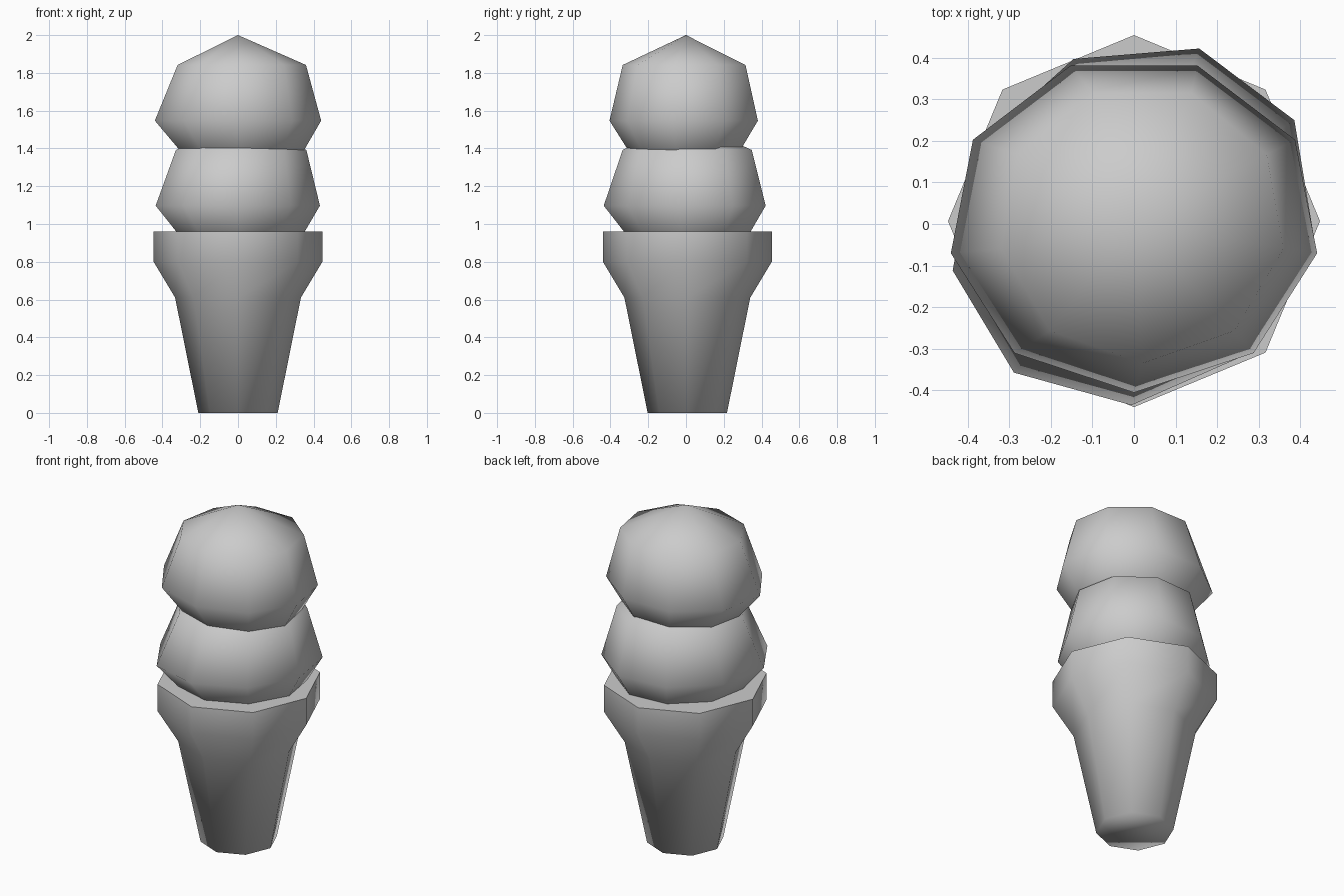
import bpy
import bmesh
from math import cos, sin, radians, tau

cube = bpy.data.objects.get("Cube")
if cube:
    bpy.data.objects.remove(cube, do_unlink=True)

gray = bpy.data.materials.new("plain_gray")
gray.use_nodes = True
gray.diffuse_color = (0.6, 0.6, 0.6, 1)
gray.node_tree.nodes["Principled BSDF"].inputs["Base Color"].default_value = (0.6, 0.6, 0.6, 1)


def loft(name, rings, sides, start, poles=None):
    """Skin stacked oval rings (z, x radius, y radius, x shift); close with poles or flat caps."""
    bm = bmesh.new()
    loops = []
    for z, rx, ry, shift in rings:
        angles = [radians(start) + tau * i / sides for i in range(sides)]
        loops.append([bm.verts.new((shift + rx * cos(a), ry * sin(a), z)) for a in angles])
    for low, high in zip(loops, loops[1:]):
        for i in range(sides):
            j = (i + 1) % sides
            bm.faces.new((low[i], low[j], high[j], high[i]))
    if poles:
        for loop, z in zip((loops[0], loops[-1]), poles):
            tip = bm.verts.new((0, 0, z))
            for i in range(sides):
                bm.faces.new((loop[i], loop[(i + 1) % sides], tip))
    else:
        bm.faces.new(loops[0])
        bm.faces.new(loops[-1])
    bmesh.ops.recalc_face_normals(bm, faces=bm.faces)
    for face in bm.faces:
        face.smooth = True
    if not poles:
        # Crisp rim around the flat top
        for edge in loops[-1][0].link_faces[0].edges:
            edge.smooth = True
        top = set(loops[-1])
        for edge in bm.edges:
            if set(edge.verts) <= top:
                edge.smooth = False
    mesh = bpy.data.meshes.new(name)
    bm.to_mesh(mesh)
    bm.free()
    mesh.materials.append(gray)
    obj = bpy.data.objects.new(name, mesh)
    bpy.context.collection.objects.link(obj)
    return obj


# Eight-sided cup cone with an upright rim
cone_profile = [(0, 0.21), (0.61, 0.333), (0.8, 0.447), (0.96, 0.447)]
cone = loft("cone", [(z, r, r, 0) for z, r in cone_profile], 8, 0)
cone.location.y = 0.007

# Two slightly lopsided nine-sided scoops, the lower one turned and a little wider
scoop_rings = [(-0.19, 0.31, 0.285, 0.025), (0, 0.447, 0.405, 0), (0.295, 0.345, 0.335, 0.02)]
for name, height, width, turn in (("upper_scoop", 1.547, 1, 0), ("lower_scoop", 1.097, 1.03, 42)):
    scoop = loft(name, scoop_rings, 9, -10, poles=(-0.34, 0.453))
    scoop.location.z = height
    scoop.scale = (width, width, 1)
    scoop.rotation_euler.z = radians(turn)
